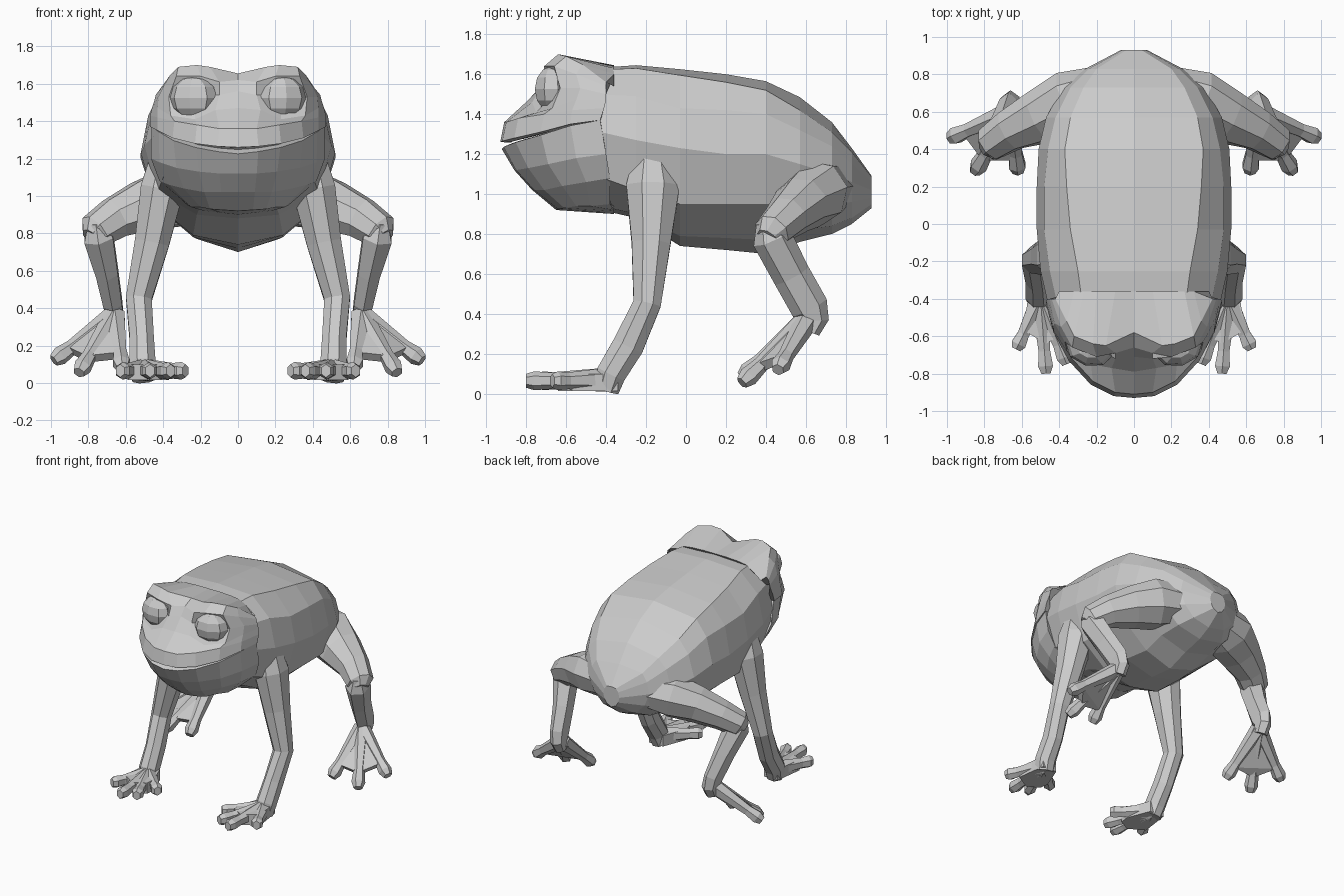
import bpy, bmesh, math
from mathutils import Vector

skin = bpy.data.materials.new("light_grey_skin")
skin.diffuse_color = (0.6, 0.6, 0.6, 1)


def finish(name, bm):
    """Turn a bmesh into a flat-shaded object."""
    bmesh.ops.recalc_face_normals(bm, faces=bm.faces)
    me = bpy.data.meshes.new(name)
    bm.to_mesh(me)
    bm.free()
    me.materials.append(skin)
    ob = bpy.data.objects.new(name, me)
    bpy.context.collection.objects.link(ob)
    return ob


def mirrored(ob):
    ob.modifiers.new("mirror", 'MIRROR').use_mirror_merge = False
    return ob


def skin_rows(bm, rows, closed):
    vr = [[bm.verts.new(p) for p in r] for r in rows]
    n = len(vr[0])
    for a, b in zip(vr, vr[1:]):
        for i in range(n if closed else n - 1):
            j = (i + 1) % n
            bm.faces.new((a[i], a[j], b[j], b[i]))
    return vr


def shell(name, half_rows):
    """Symmetric open shell from half rows that start on the centre line."""
    rows = [[(-x, y, z) for x, y, z in r[:0:-1]] + list(r) for r in half_rows]
    bm = bmesh.new()
    skin_rows(bm, rows, False)
    bmesh.ops.holes_fill(bm, edges=[e for e in bm.edges if e.is_boundary], sides=0)
    return finish(name, bm)


def tube(bm, path, sides=6):
    """Limb through (x, y, z, width radius, depth radius) stations."""
    pts = [Vector(p[:3]) for p in path]
    rows = []
    for i, p in enumerate(path):
        d = (pts[min(i + 1, len(pts) - 1)] - pts[max(i - 1, 0)]).normalized()
        u = Vector((1, 0, 0))
        u = (u - d * u.dot(d)).normalized()
        v = d.cross(u)
        rows.append([pts[i] + u * p[3] * math.cos(t) + v * p[4] * math.sin(t)
                     for t in (math.tau * (k + .5) / sides for k in range(sides))])
    vr = skin_rows(bm, rows, True)
    bm.faces.new(vr[0])
    bm.faces.new(vr[-1])


def hull(bm, pts):
    vs = [bm.verts.new(p) for p in pts]
    res = bmesh.ops.convex_hull(bm, input=vs)
    bmesh.ops.delete(bm, geom=[v for v in res["geom_interior"] if isinstance(v, bmesh.types.BMVert)],
                     context='VERTS')


# Torso: y, top z, five (x, z) pairs down the side, belly z
torso = [
    (-.47, 1.63, .27, 1.62, .40, 1.50, .45, 1.32, .40, 1.10, .20, .95, .93),
    (-.25, 1.645, .30, 1.63, .45, 1.49, .50, 1.27, .43, 1.02, .22, .90, .88),
    (-.03, 1.625, .34, 1.595, .48, 1.43, .52, 1.23, .44, .95, .24, .79, .74),
    (.20, 1.60, .36, 1.56, .48, 1.42, .52, 1.20, .44, .95, .24, .78, .72),
    (.40, 1.565, .37, 1.52, .46, 1.40, .51, 1.20, .44, .95, .22, .77, .70),
    (.57, 1.485, .34, 1.42, .42, 1.32, .47, 1.15, .40, .95, .22, .82, .76),
    (.73, 1.36, .27, 1.31, .34, 1.24, .38, 1.10, .33, .95, .20, .84, .80),
    (.83, 1.23, .20, 1.21, .24, 1.15, .26, 1.06, .22, .96, .14, .88, .85),
    (.93, 1.09, .04, 1.085, .06, 1.06, .07, 1.02, .06, .98, .04, .95, .93)]
rings = []
for y, top, *side, low in torso:
    half = [(side[i], y, side[i + 1]) for i in range(0, 10, 2)]
    rings.append([(0, y, top)] + half + [(0, y, low)] + [(-x, y, z) for x, y, z in half[::-1]])
bm = bmesh.new()
vr = skin_rows(bm, rings, True)
bm.faces.new(vr[0])
bm.faces.new(vr[-1])
finish("torso", bm)

# Head: lip, nose, cheek, eye socket, brow, crown, nape
lip = [(0, -.93, 1.26), (.11, -.92, 1.265), (.23, -.86, 1.28), (.35, -.73, 1.31), (.43, -.58, 1.35), (.47, -.43, 1.37)]
upper = [
    [(0, -.91, 1.36), (.10, -.90, 1.36), (.22, -.84, 1.38), (.34, -.71, 1.40), (.43, -.57, 1.42), (.47, -.41, 1.43)],
    [(0, -.79, 1.47), (.12, -.77, 1.46), (.23, -.75, 1.41), (.36, -.67, 1.43), (.43, -.55, 1.47), (.46, -.40, 1.47)],
    [(0, -.71, 1.56), (.10, -.72, 1.54), (.23, -.64, 1.53), (.37, -.63, 1.53), (.425, -.53, 1.53), (.45, -.40, 1.50)],
    [(0, -.66, 1.62), (.10, -.69, 1.61), (.20, -.71, 1.64), (.33, -.66, 1.64), (.39, -.55, 1.60), (.44, -.40, 1.54)],
    [(0, -.58, 1.655), (.15, -.65, 1.69), (.22, -.64, 1.70), (.32, -.60, 1.69), (.36, -.52, 1.65), (.42, -.40, 1.56)],
    [(0, -.36, 1.645), (.10, -.36, 1.645), (.20, -.36, 1.64), (.27, -.36, 1.63), (.32, -.36, 1.60), (.40, -.36, 1.54)]]
jaw = [
    [(0, -.86, 1.12), (.10, -.85, 1.12), (.21, -.79, 1.13), (.33, -.69, 1.15), (.42, -.55, 1.18), (.465, -.40, 1.2)],
    [(0, -.77, 1.02), (.09, -.76, 1.02), (.18, -.71, 1.02), (.29, -.62, 1.04), (.37, -.50, 1.06), (.42, -.38, 1.08)],
    [(0, -.65, .92), (.08, -.64, .925), (.15, -.61, .93), (.20, -.55, .94), (.25, -.48, .94), (.27, -.38, .95)],
    [(0, -.36, .90), (.05, -.36, .905), (.09, -.36, .91), (.13, -.36, .915), (.18, -.36, .92), (.23, -.36, .94)]]


def lip_row(scale, gap):
    """Lip outline, lowered by a gap that closes towards the mouth corner."""
    return [(x * scale, (y + .4) * scale - .4, z - gap * (1 - i / 5)) for i, (x, y, z) in enumerate(lip)]


shell("upper_head", [lip_row(.9, .002), lip_row(1, 0)] + upper)
shell("lower_jaw", [lip_row(.9, .012), lip_row(.985, .035)] + jaw)

# Eyes, turned slightly outwards
bm = bmesh.new()
bmesh.ops.create_uvsphere(bm, u_segments=8, v_segments=6, radius=1)
for v in bm.verts:
    x, y, z = v.co.x * .125, v.co.y * .085, v.co.z * .115
    v.co = Vector((.238 + x - .25 * y, -.672 + y + .25 * x, 1.525 + z))
mirrored(finish("eyes", bm))

# Front legs with four toes
bm = bmesh.new()
tube(bm, [(.38, -.17, 1.22, .09, .09), (.405, -.165, 1.04, .125, .145), (.46, -.175, .75, .10, .105),
          (.53, -.195, .45, .075, .075), (.515, -.29, .24, .07, .085), (.51, -.375, .10, .075, .08),
          (.50, -.40, .02, .07, .07)], 8)
mirrored(finish("front_legs", bm))
bm = bmesh.new()
for x, y in ((.63, -.67), (.47, -.80), (.36, -.75), (.28, -.60)):
    dx, dy = x - .50, y + .40
    tube(bm, [(.50, -.40, .07, .06, .06), (.50 + dx * .7, -.40 + dy * .7, .065, .036, .042),
              (.50 + dx * .9, -.40 + dy * .9, .065, .046, .047), (x, y, .065, .028, .035)])
hull(bm, [(x, y, z) for x, y in ((.56, -.34), (.44, -.34), (.59, -.57), (.47, -.64), (.38, -.59), (.37, -.52))
          for z in (.015, .10)])
mirrored(finish("front_feet", bm))

# Hind legs: thigh, knee, shin, heel
bm = bmesh.new()
tube(bm, [(.17, .70, 1.03, .15, .14), (.34, .64, 1.00, .19, .165), (.50, .57, .945, .16, .135),
          (.66, .50, .88, .12, .11), (.765, .43, .81, .10, .095), (.79, .41, .78, .05, .06)], 8)
tube(bm, [(.76, .41, .86, .05, .06), (.745, .43, .78, .09, .10), (.70, .53, .59, .068, .095),
          (.67, .62, .43, .058, .095), (.66, .645, .37, .055, .07), (.66, .62, .31, .05, .05)], 6)
mirrored(finish("hind_legs", bm))

# Hind feet: three long toes joined by a web
bm = bmesh.new()
ankle = Vector((.66, .60, .36))
web = []
for tip in ((.985, .46, .12), (.85, .28, .055), (.62, .28, .08)):
    tip = Vector(tip)
    at = [ankle.lerp(tip, t) for t in (0, .7, .9, 1)]
    tube(bm, [(*p, r, r) for p, r in zip(at, (.06, .04, .05, .033))])
    web.append(ankle.lerp(tip, .76))
nrm = (web[0] - ankle).cross(web[2] - ankle).normalized() * .025
hull(bm, [p + s * nrm for p in web + [ankle + Vector((.05, 0, 0)), ankle - Vector((.05, 0, 0))]
          for s in (-1, 1)])
mirrored(finish("hind_feet", bm))
